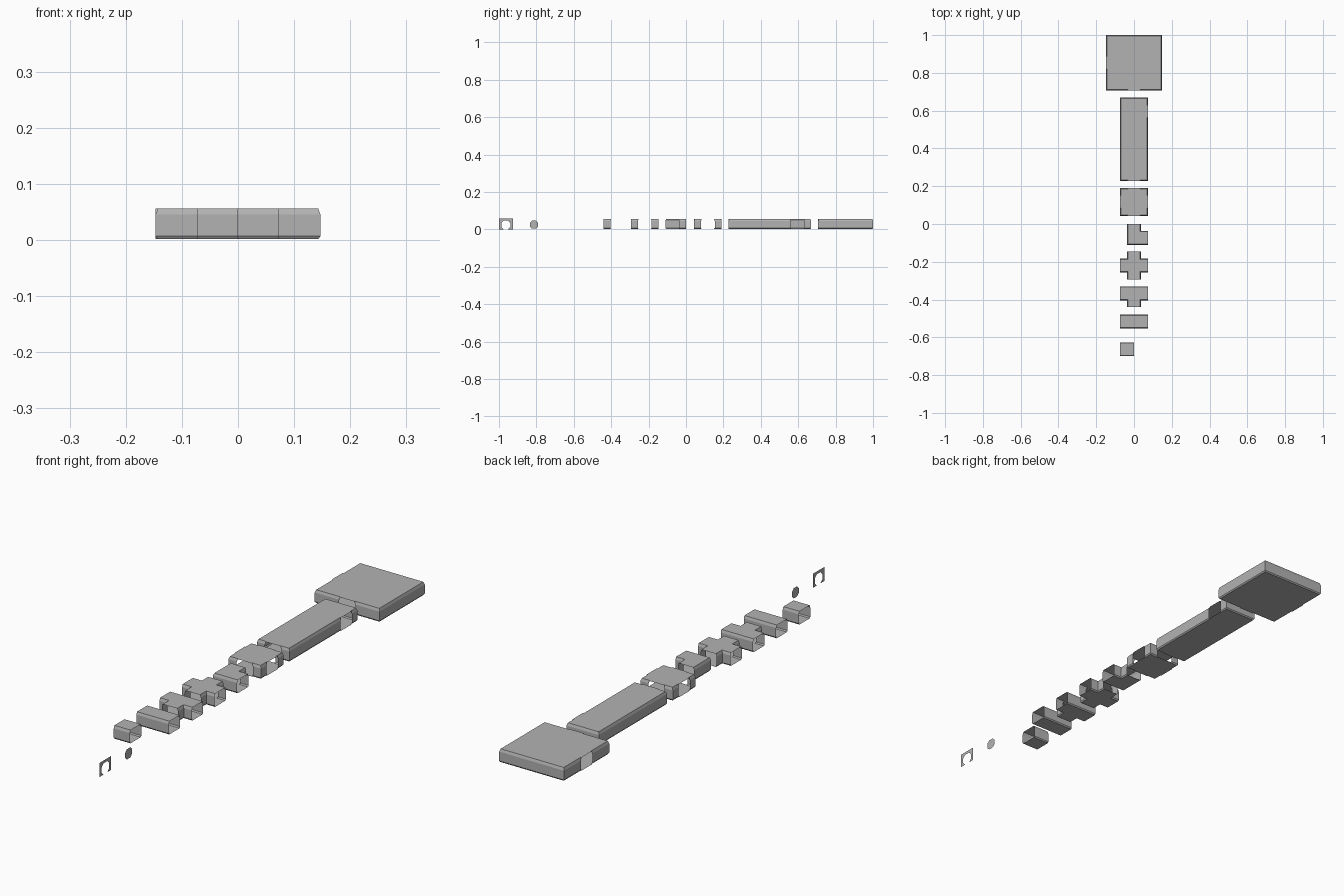
import bpy
import bmesh
from mathutils import Vector

cube = bpy.data.objects.get("Cube")
if cube:
    bpy.data.objects.remove(cube, do_unlink=True)

GREY = (0.45, 0.45, 0.45, 1)
stone = bpy.data.materials.new("plain grey")
stone.diffuse_color = GREY
stone.use_nodes = True
stone.node_tree.nodes["Principled BSDF"].inputs["Base Color"].default_value = GREY

UNIT = 0.0735       # corridor width
HALF = UNIT / 2
NORMALS = {"front": Vector((0, -1)), "left": Vector((1, 0)),
           "back": Vector((0, 1)), "right": Vector((-1, 0))}
# wall section: inset from the plan outline, height
SECTION = [(0.0035, 0.002), (0, 0.007), (0, 0.045), (0.004, 0.056)]


def finish(name, bm):
    bmesh.ops.remove_doubles(bm, verts=bm.verts, dist=0.00005)
    mesh = bpy.data.meshes.new(name)
    bm.to_mesh(mesh)
    bm.free()
    mesh.materials.append(stone)
    obj = bpy.data.objects.new(name, mesh)
    bpy.context.collection.objects.link(obj)
    return obj


def shell(name, centre, half_x, half_y, openings):
    """Hollow module; openings maps a side to (offset along it, arm length)."""
    # plan outline as lines: outward normal, distance, open or closed
    lines = []
    for side, n in NORMALS.items():
        t = Vector((-n.y, n.x))
        reach = half_x if n.x else half_y
        lines.append((n, reach, False))
        if side in openings:
            offset, arm = openings[side]
            lines += [(-t, HALF - offset, False), (n, reach + arm, True),
                      (t, HALF + offset, False), (n, reach, False)]
    count = len(lines)
    bm = bmesh.new()
    rings = []
    for inset, z in SECTION:
        ring = []
        for i in range(count):
            p = Vector(centre)
            for n, dist, is_open in (lines[i], lines[(i + 1) % count]):
                p += n * (dist if is_open else dist - inset)
            ring.append(bm.verts.new((p.x, p.y, z)))
        rings.append(ring)
    # walls, leaving the open ends empty
    for low, high in zip(rings, rings[1:]):
        for i in range(count):
            if not lines[i][2]:
                bm.faces.new((low[i - 1], low[i], high[i], high[i - 1]))
    bm.faces.new(list(reversed(rings[0])))
    bm.faces.new(rings[-1])
    return finish(name, bm)


def plate(name, x, y, outline):
    """Flat upright sheet facing sideways."""
    bm = bmesh.new()
    bm.faces.new([bm.verts.new((x, y + a, z)) for a, z in outline])
    return finish(name, bm)


def octagon(half, low, high, cut):
    """Octagon outline that starts and ends on its bottom edge."""
    right = [(cut, low), (half, low + cut), (half, high - cut), (cut, high)]
    return right + [(-a, z) for a, z in reversed(right)]


DOOR = (0, 0)
ARM = (0, HALF)

# rooms
shell("large_room", (0, 0.8535), 2 * UNIT, 2 * UNIT - 0.0005,
      {"front": DOOR, "right": DOOR})
shell("long_hall", (0, 0.4485), UNIT, 3 * UNIT,
      {"front": DOOR, "left": (2 * UNIT, 0)})
shell("small_room", (0, 0.117), UNIT, UNIT, {s: DOOR for s in NORMALS})

# corridors
shell("corner_corridor", (0, -0.0735), HALF, HALF, {"back": ARM, "left": ARM})
shell("cross_corridor", (0, -0.22), HALF, HALF, {s: ARM for s in NORMALS})
shell("tee_corridor", (0, -0.367), HALF, HALF,
      {"front": ARM, "left": ARM, "right": ARM})
shell("straight_corridor", (0, -0.516), UNIT, HALF, {"left": DOOR, "right": DOOR})
shell("short_corridor", (-HALF, -0.663), HALF, HALF, {"left": DOOR, "right": DOOR})

# door leaf and its frame
plate("door_leaf", 0.073, -0.813, octagon(0.022, 0.004, 0.046, 0.011))
hole = octagon(0.024, 0, 0.046, 0.012)
plate("door_frame", 0.073, -0.963,
      [(-0.037, 0), (-0.037, 0.0575), (0.037, 0.0575), (0.037, 0)] + hole)
